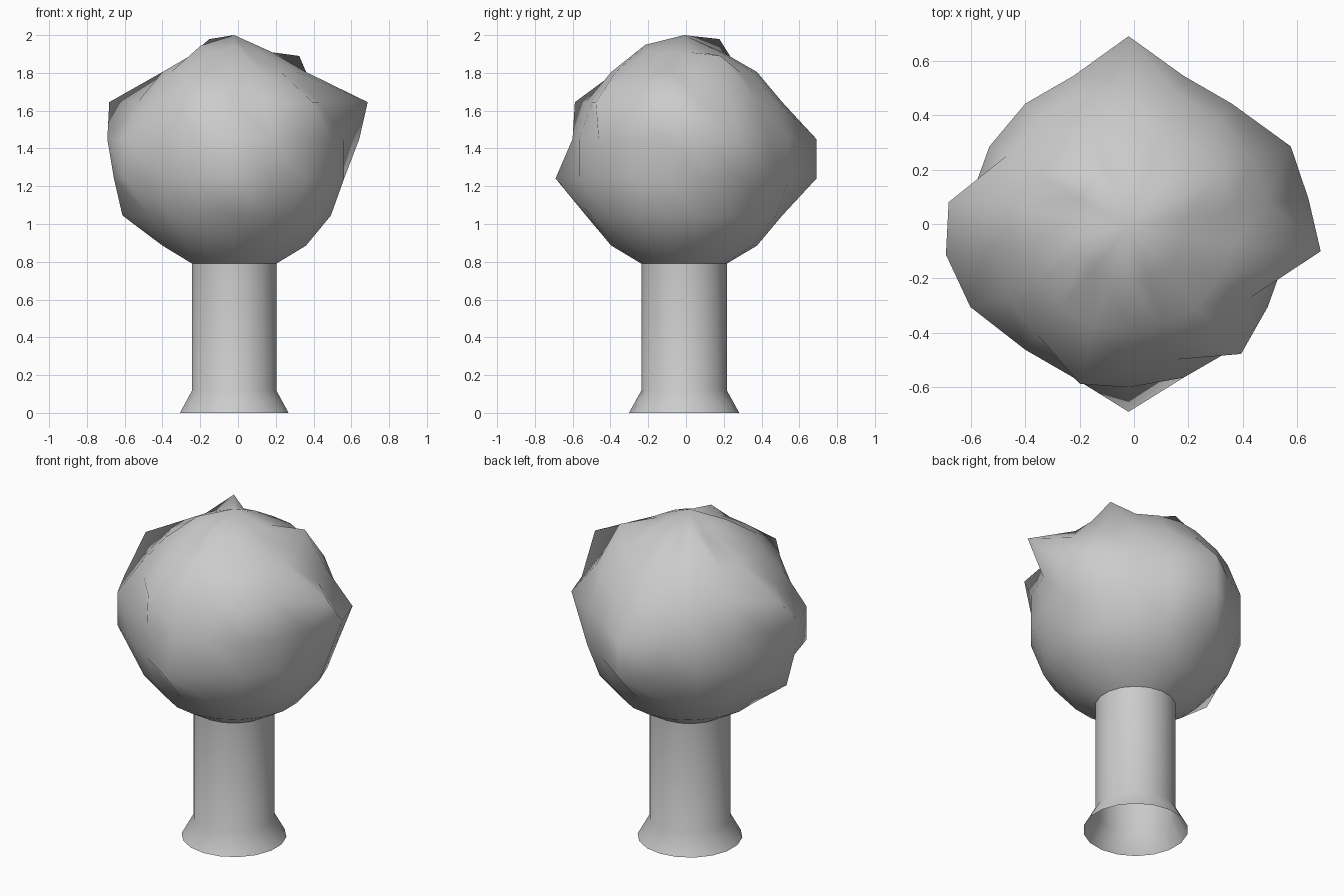
import bpy, bmesh
from math import sin, cos, radians

if "Cube" in bpy.data.objects:
    bpy.data.objects.remove(bpy.data.objects["Cube"])

SEGS = 18
CX, CY, CZ, R = -0.02, -0.01, 1.345, 0.6


def build(name, rings, pole=None):
    """Loft rings of points; optionally close the first ring with a pole."""
    bm = bmesh.new()
    loops = [[bm.verts.new(p) for p in ring] for ring in rings]
    for a, b in zip(loops, loops[1:]):
        for i in range(SEGS):
            j = (i + 1) % SEGS
            bm.faces.new((a[i], b[i], b[j], a[j]))
    if pole:
        top = bm.verts.new(pole)
        for i in range(SEGS):
            bm.faces.new((top, loops[0][i], loops[0][(i + 1) % SEGS]))
    bmesh.ops.recalc_face_normals(bm, faces=bm.faces)
    for f in bm.faces:
        f.smooth = True
    me = bpy.data.meshes.new(name)
    bm.to_mesh(me)
    bm.free()
    ob = bpy.data.objects.new(name, me)
    bpy.context.collection.objects.link(ob)
    return ob


def ring(r, z, bumps=None):
    pts = []
    for i in range(SEGS):
        deg = 10 + 20 * i
        dx, dy, dz = (bumps or {}).get(deg, (0, 0, 0))
        a = radians(deg)
        pts.append((CX + r * cos(a) + dx, CY + r * sin(a) + dy, z + dz))
    return pts


# Crown bumps: ring number -> {angle: offset}
bumps = {
    1: {130: (0, .03, .07), 270: (0, 0, .04), 210: (0, 0, .035)},
    2: {30: (.01, 0, .085)},
    3: {350: (.195, 0, 0), 170: (-.15, 0, 0), 250: (0, -.09, 0),
        310: (.08, -.07, 0)},
    4: {30: (.085, 0, 0), 10: (.08, 0, 0), 90: (0, .11, 0),
        190: (-.09, 0, 0), 210: (-.07, 0, 0)},
    5: {90: (0, .11, 0), 270: (0, -.09, 0), 190: (-.055, 0, 0),
        210: (-.07, 0, 0)},
    6: {190: (-.08, 0, 0)},
}

# Crown: bumpy sphere, open where it meets the trunk
crown_rings = [ring(R * sin(radians(20 * k)), CZ + R * cos(radians(20 * k)), bumps.get(k))
               for k in range(1, 8)]
crown_rings.append(ring(0.226, 0.79))
build("crown", crown_rings, (CX, CY, 2.0))

# Trunk: open tube with flared foot
build("trunk", [ring(0.226, 0.79), ring(0.226, 0.12), ring(0.292, 0.0)])
